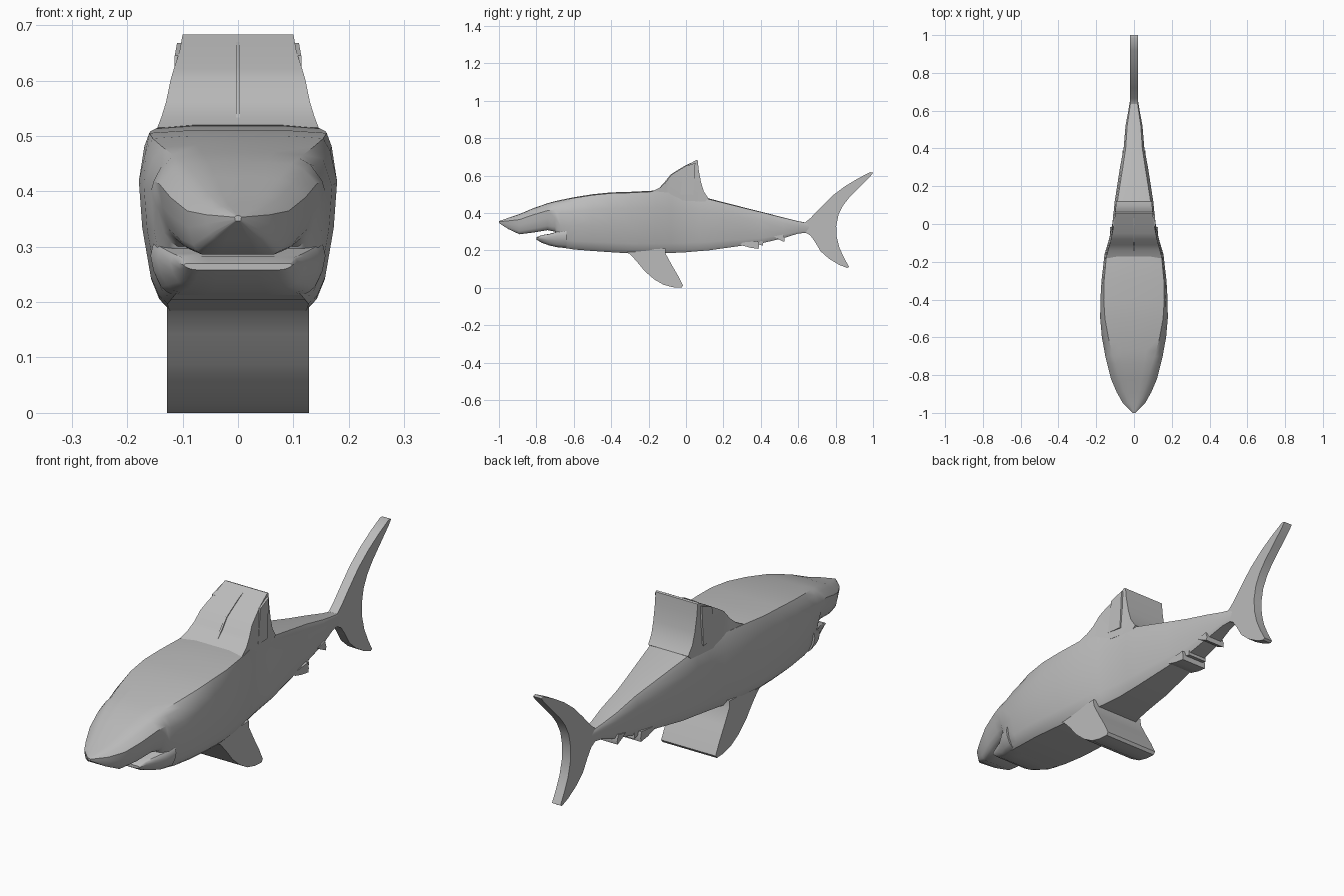
import bpy, bmesh, math

grey = bpy.data.materials.new("shark grey")
grey.diffuse_color = (0.5, 0.5, 0.5, 1)


def finish(name, bm, angle=40):
    """Turn a bmesh into a smooth-shaded object."""
    bmesh.ops.recalc_face_normals(bm, faces=bm.faces[:])
    bmesh.ops.triangulate(bm, faces=[f for f in bm.faces if len(f.verts) > 4])
    me = bpy.data.meshes.new(name)
    bm.to_mesh(me)
    bm.free()
    me.materials.append(grey)
    ob = bpy.data.objects.new(name, me)
    bpy.context.collection.objects.link(ob)
    bpy.ops.object.select_all(action='DESELECT')
    ob.select_set(True)
    bpy.context.view_layer.objects.active = ob
    bpy.ops.object.shade_smooth_by_angle(angle=math.radians(angle))
    return ob


def loft(name, rings):
    """Rings (y, top, bottom, half width, top flatness) with a boxy rounded section."""
    bm = bmesh.new()
    loops = []
    for y, top, bot, w, flat in rings:
        half = [(0, 1), (flat * .55, 1), (flat, .985), ((flat + 1) / 2, .91), (1, .73),
                (.965, .45), (.88, .16), (.8, .05), (.71, 0), (.35, 0), (0, 0)]
        sec = half + [(-x, z) for x, z in half[-2:0:-1]]
        loops.append([bm.verts.new((x * w, y, bot + z * (top - bot))) for x, z in sec])
    n = len(loops[0])
    for a, b in zip(loops, loops[1:]):
        for i in range(n):
            j = (i + 1) % n
            bm.faces.new((a[i], a[j], b[j], b[i]))
    bm.faces.new(loops[0])
    bm.faces.new(loops[-1])
    return finish(name, bm)


def slab(name, profile, width):
    """Side profile (y, z) spread across x; width is a function of y."""
    bm = bmesh.new()
    sides = [[bm.verts.new((s * width(y), y, z)) for y, z in profile] for s in (-1, 1)]
    a, b = sides
    for i in range(len(a)):
        j = (i + 1) % len(a)
        bm.faces.new((a[i], a[j], b[j], b[i]))
    bm.faces.new(a)
    bm.faces.new(b)
    return finish(name, bm)


# body with snout
body = [
    (-1.0, .356, .346, .006, .5), (-.95, .374, .314, .058, .5), (-.89, .394, .286, .092, .55),
    (-.82, .424, .295, .122, .6), (-.74, .452, .308, .142, .68), (-.70, .463, .30, .152, .72),
    (-.67, .470, .216, .157, .75), (-.6, .484, .205, .170, .8), (-.5, .50, .197, .179, .86),
    (-.4, .510, .190, .178, .9), (-.3, .513, .184, .172, .92), (-.16, .52, .183, .156, .93),
    (-.08, .512, .186, .132, .92), (0, .50, .190, .115, .9), (.07, .488, .196, .107, .88),
    (.12, .478, .200, .102, .86), (.3, .432, .225, .074, .8), (.4, .407, .237, .055, .8),
    (.52, .376, .265, .045, .8), (.6, .356, .290, .03, .8), (.66, .345, .295, .02, .8)]
loft("body", body)


def body_width(y):
    for a, b in zip(body, body[1:]):
        if a[0] <= y <= b[0]:
            t = (y - a[0]) / (b[0] - a[0])
            return a[3] + t * (b[3] - a[3])
    return body[-1][3]


# lower jaw
loft("lower_jaw", [(-.80, .270, .258, .098, .95), (-.77, .282, .240, .108, .95),
                   (-.73, .288, .226, .122, .95), (-.69, .300, .217, .146, .95),
                   (-.64, .310, .212, .158, .95)])

# dorsal fin: broad wedge following the body width
slab("dorsal_fin", [(-.18, .515), (-.14, .535), (-.11, .562), (-.08, .602), (-.05, .622),
                    (0, .652), (.055, .683), (.063, .68), (.068, .63), (.08, .565),
                    (.095, .515), (.12, .478), (.10, .46), (-.1, .47), (-.16, .49)],
     lambda y: .92 * body_width(y))

# raised centre seam on the dorsal fin
slab("dorsal_seam", [(-.155, .52), (-.115, .565), (-.082, .606), (-.05, .626), (0, .656),
                     (.055, .680), (.055, .66), (-.05, .6), (-.1, .5)], lambda y: .004)

# plates on both sides of the dorsal fin
for side in (-1, 1):
    plate = slab("dorsal_side_plate", [(-.03, .50), (-.012, .645), (.05, .668), (.04, .497)],
                 lambda y: .004 + max(0, .03 - y) * .1)
    plate.location.x = side * .106

# pectoral fins: one broad swept slab under the belly
slab("pectoral_fins", [(-.33, .20), (-.30, .18), (-.265, .143), (-.22, .088), (-.17, .045),
                       (-.12, .016), (-.07, .003), (-.025, 0), (-.016, .012), (-.04, .06),
                       (-.075, .12), (-.108, .18), (-.11, .21)], lambda y: .128)

# pelvic and anal fins
slab("pelvic_fin", [(.28, .24), (.30, .226), (.345, .214), (.388, .208), (.39, .225), (.385, .25)],
     lambda y: .06)
slab("pelvic_fin_tip", [(.38, .25), (.385, .232), (.412, .225), (.41, .25)], lambda y: .045)
slab("anal_fin", [(.47, .275), (.49, .262), (.525, .245), (.528, .26), (.52, .285)],
     lambda y: .046)

# tail fin
slab("tail_fin", [(.60, .345), (.635, .348), (.665, .372), (.72, .43), (.78, .49), (.85, .543),
                  (.92, .585), (.985, .618), (1.0, .615), (.985, .595), (.93, .54), (.875, .485),
                  (.84, .44), (.815, .39), (.803, .33), (.806, .27), (.82, .215), (.845, .16),
                  (.872, .112), (.862, .106), (.82, .122), (.765, .155), (.72, .195),
                  (.69, .245), (.665, .28), (.635, .297), (.60, .30)],
     lambda y: .02)
